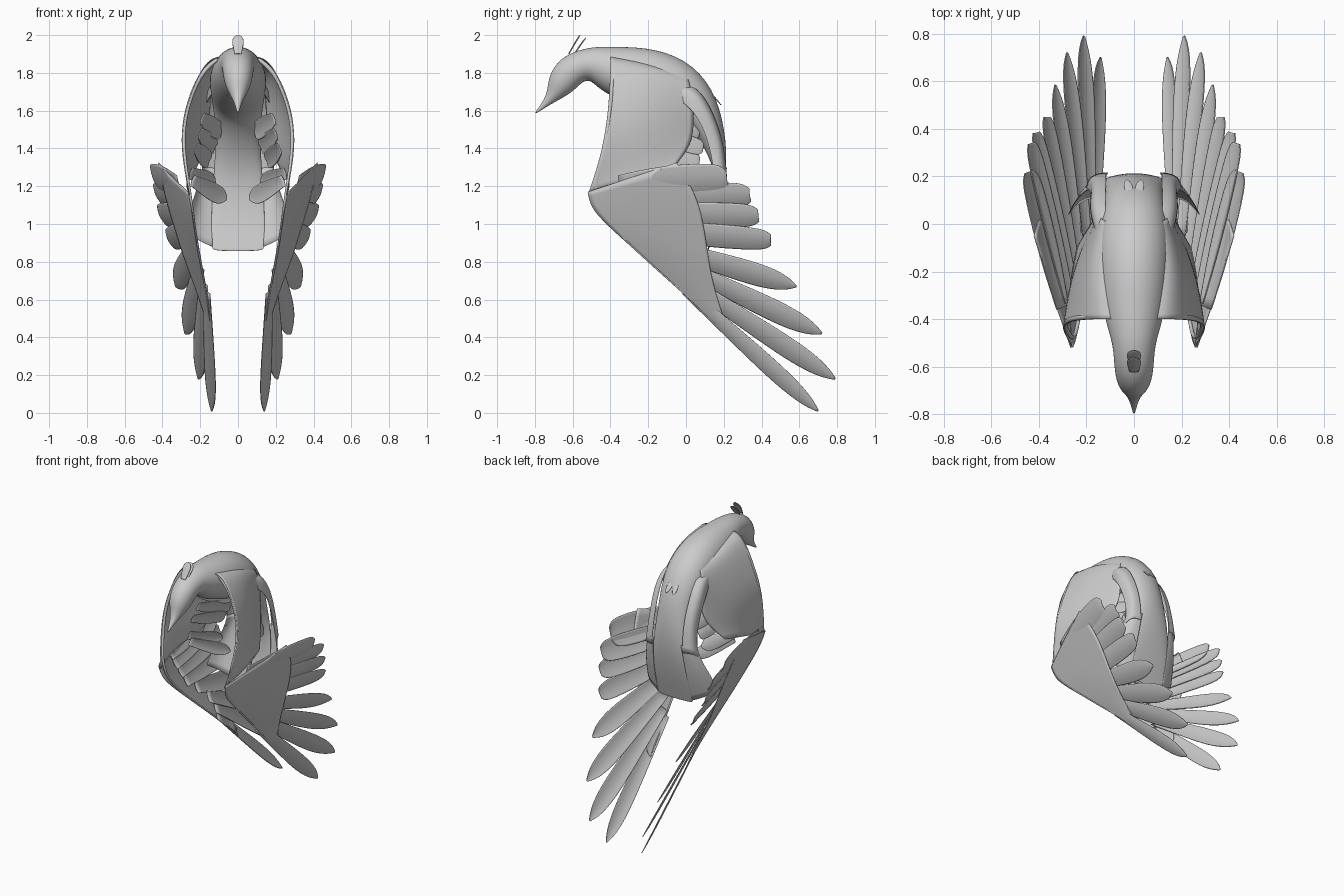
import bpy
import math
from mathutils import Vector

cube = bpy.data.objects.get("Cube")
if cube:
    bpy.data.objects.remove(cube, do_unlink=True)

grey = bpy.data.materials.new("plain grey")
grey.use_nodes = True
grey.diffuse_color = (0.6, 0.6, 0.6, 1)
bsdf = next(n for n in grey.node_tree.nodes if n.type == 'BSDF_PRINCIPLED')
bsdf.inputs["Base Color"].default_value = (0.6, 0.6, 0.6, 1)
bsdf.inputs["Roughness"].default_value = 0.8


def finish(name, verts, faces, mirror=True, thick=0.0):
    mesh = bpy.data.meshes.new(name)
    mesh.from_pydata([tuple(v) for v in verts], [], faces)
    mesh.materials.append(grey)
    mesh.update()
    for p in mesh.polygons:
        p.use_smooth = True
    obj = bpy.data.objects.new(name, mesh)
    bpy.context.collection.objects.link(obj)
    sub = obj.modifiers.new("smooth", 'SUBSURF')
    sub.levels = sub.render_levels = 2
    sub.boundary_smooth = 'PRESERVE_CORNERS'
    if thick:
        sol = obj.modifiers.new("thickness", 'SOLIDIFY')
        sol.thickness = thick
        sol.offset = 0
    if mirror:
        obj.modifiers.new("mirror", 'MIRROR')
    return obj


def grid_faces(rows, cols, closed=False):
    last = cols if closed else cols - 1
    return [(r * cols + c, r * cols + (c + 1) % cols,
             (r + 1) * cols + (c + 1) % cols, (r + 1) * cols + c)
            for r in range(rows - 1) for c in range(last)]


def loft(name, stations, side=(1, 0, 0), mirror=False, sides=16):
    """Closed tube; each station is a centre, a half width and a half depth."""
    pts = [Vector(s[0]) for s in stations]
    verts = []
    for i, (_, w, d) in enumerate(stations):
        along = pts[min(i + 1, len(pts) - 1)] - pts[max(i - 1, 0)]
        across = Vector(side)
        across = (across - across.project(along)).normalized()
        up = along.cross(across).normalized()
        for k in range(sides):
            a = math.tau * k / sides
            verts.append(pts[i] + across * math.cos(a) * w + up * math.sin(a) * d)
    faces = grid_faces(len(pts), sides, True)
    faces.append(tuple(range(sides))[::-1])
    faces.append(tuple(range(len(verts) - sides, len(verts))))
    return finish(name, verts, faces, mirror)


def sheet(name, edge_a, edge_b, bow=(0, 0, 0), cols=6):
    """Curved thin skin stretched between two edges."""
    verts = []
    for a, b in zip(edge_a, edge_b):
        for c in range(cols):
            t = c / (cols - 1)
            verts.append(Vector(a).lerp(Vector(b), t) + Vector(bow) * math.sin(math.pi * t))
    return finish(name, verts, grid_faces(len(edge_a), cols), thick=0.004)


POINTED = ((0, .6), (.3, .8), (.6, 1), (.8, .95), (.93, .6), (1, .08))
BLUNT = ((0, .6), (.3, .9), (.6, 1), (.85, .95), (.96, .8), (1, .45))


def feather(name, root, tip, half, normal, shape=POINTED, camber=0.15, mirror=True):
    root, tip = Vector(root), Vector(tip)
    n = Vector(normal).normalized()
    across = (tip - root).cross(n).normalized()
    verts = []
    for t, w in shape:
        centre = root.lerp(tip, t)
        for s in (-1, -.5, 0, .5, 1):
            verts.append(centre + across * s * w * half + n * camber * half * w * (1 - s * s))
    return finish(name, verts, grid_faces(len(shape), 5), mirror, thick=0.004)


# Beak, head, neck, back and tail in one flowing body
body_profile = [
    (-.8, 1.585, .004, .004), (-.74, 1.64, .018, .018), (-.695, 1.69, .045, .045),
    (-.66, 1.75, .075, .082), (-.6, 1.825, .085, .09), (-.5, 1.855, .09, .088),
    (-.41, 1.815, .125, .13), (-.2, 1.775, .155, .168), (-.03, 1.715, .152, .155),
    (.08, 1.61, .13, .11), (.16, 1.42, .118, .06), (.19, 1.24, .135, .024),
    (.165, 1.04, .145, .008), (.12, .88, .145, .004), (.115, .855, .14, .004)]
loft("body", [((0, y, z), w, d) for y, z, w, d in body_profile])

# Crest blades, and the two small plumes above the rump
for label, y, tip in (("front", -.62, (0, -.56, 2.0)), ("rear", -.59, (0, -.53, 1.985))):
    feather("crest_" + label, (0, y, 1.9), tip, .03, (0, -.8, .6), mirror=False)
feather("rump_plume", (.01, .09, 1.74), (.03, .185, 1.63), .018, (0, .7, .7))

# Horn-shaped coverts along the sides of the rump
sheet("rump_covert",
      [(.11, -.1, 1.725), (.12, .0, 1.745), (.12, .07, 1.71), (.12, .14, 1.6),
       (.115, .2, 1.43), (.12, .215, 1.25)],
      [(.13, -.11, 1.70), (.17, -.01, 1.645), (.185, .06, 1.57), (.18, .11, 1.46),
       (.18, .14, 1.34), (.2, .15, 1.22)],
      (.02, .015, .015))

# Flared sides of the tail, bending forward and out
sheet("tail_flare",
      [(.11, .215, 1.3), (.12, .2, 1.2), (.13, .175, 1.05), (.135, .12, .88)],
      [(.185, .145, 1.3), (.21, .14, 1.2), (.255, .085, 1.08), (.275, .04, .96)],
      (.015, .015, 0))

# Upper wing, hanging from the shoulder to the wrist
sheet("upper_wing",
      [(.05, -.40, 1.88), (.13, -.40, 1.89), (.195, -.40, 1.82), (.255, -.405, 1.68),
       (.298, -.42, 1.53), (.298, -.45, 1.36), (.255, -.52, 1.15)],
      [(.05, .0, 1.8), (.125, .01, 1.775), (.145, .03, 1.7), (.15, .04, 1.6), (.15, .04, 1.5),
       (.17, .02, 1.4), (.24, -.1, 1.26)],
      (.025, 0, .01))

# Secondary feathers turned in towards the body
inner = [((.19, -.15, 1.56), (.085, .07, 1.48)), ((.2, -.17, 1.48), (.12, .09, 1.4)),
         ((.22, -.2, 1.4), (.15, .07, 1.33)), ((.25, -.2, 1.27), (.12, .0, 1.21)),
         ((.24, -.2, 1.23), (.06, .0, 1.13))]
for i, (root, tip) in enumerate(inner):
    feather(f"inner_feather_{i + 1}", root, tip, .05, (1, .35, .35), BLUNT if i < 3 else POINTED)

# Wing bone along the leading edge
arm = [(.1, -.38, 1.88), (.19, -.39, 1.81), (.25, -.395, 1.68), (.29, -.41, 1.53),
       (.288, -.44, 1.36), (.25, -.505, 1.14), (.23, -.38, .97), (.2, -.2, .805),
       (.165, 0, .625), (.14, .2, .44)]
loft("wing_bone", [(p, .014 - .001 * i, .014 - .001 * i) for i, p in enumerate(arm)],
     side=(.9, .3, .2), mirror=True, sides=8)

# Hand of the wing, swept down and back
sheet("hand_wing",
      [(.265, -.52, 1.17), (.245, -.505, 1.08), (.23, -.38, .96), (.2, -.2, .8),
       (.165, 0, .62), (.14, .2, .43)],
      [(.42, -.05, 1.325), (.39, .06, 1.15), (.33, .1, .96), (.28, .12, .8),
       (.22, .15, .65), (.16, .21, .47)],
      (.004, 0, 0))

# Fanned flight feathers, from the lowest to the highest
flight = [
    ((.165, .0, .65), (.14, .70, .01), .055, POINTED),
    ((.18, .0, .70), (.21, .79, .18), .065, POINTED),
    ((.2, -.05, .79), (.28, .72, .42), .068, POINTED),
    ((.225, -.15, .89), (.33, .585, .67), .07, POINTED),
    ((.24, -.25, .97), (.365, .45, .915), .07, BLUNT),
    ((.25, -.3, 1.05), (.41, .385, 1.045), .075, BLUNT),
    ((.27, -.33, 1.12), (.43, .34, 1.155), .082, BLUNT),
    ((.3, -.35, 1.2), (.44, .22, 1.235), .105, BLUNT)]
for i, (root, tip, half, shape) in enumerate(flight):
    feather(f"flight_feather_{i + 1}", root, tip, half, (.84, -.33, -.42), shape)
